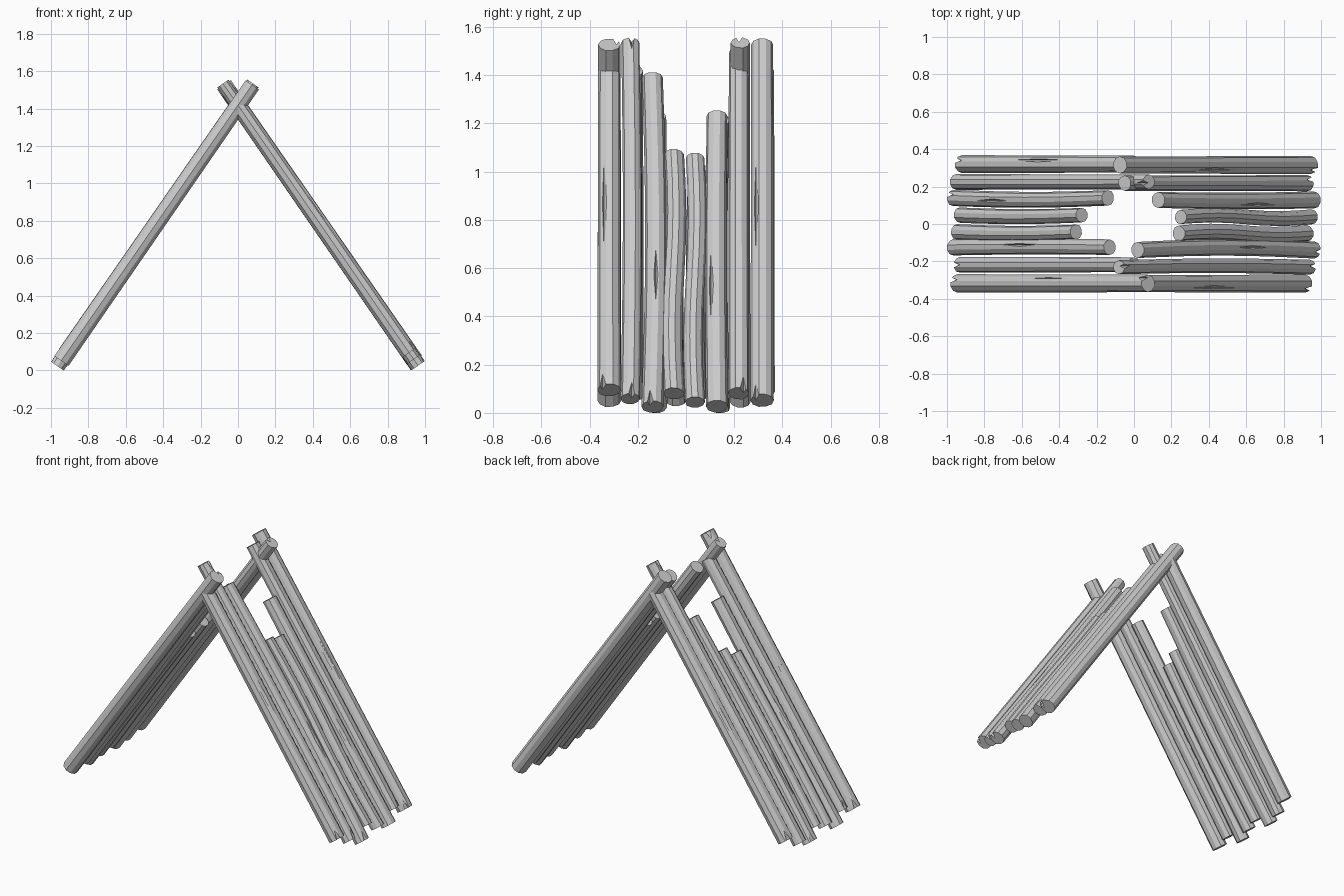
import bpy
import bmesh
import math
import random

random.seed(4)
if "Cube" in bpy.data.objects:
    bpy.data.objects.remove(bpy.data.objects["Cube"], do_unlink=True)

# One plain material for all logs
wood = bpy.data.materials.new("grey_wood")
wood.use_nodes = True
GREY = (0.6, 0.6, 0.6, 1)
wood.diffuse_color = GREY
wood.node_tree.nodes["Principled BSDF"].inputs["Base Color"].default_value = GREY

FOOT_X, FOOT_Z = 0.962, 0.027
RUN, RISE = 0.569, 0.823   # unit slope of both panels
SIDES, RINGS = 10, 8


def place(side, t, y, n):
    """Point at distance t up the slope, y across, n out of the panel."""
    return (side * (FOOT_X - RUN * t + RISE * n), y, FOOT_Z + RISE * t + RUN * n)


def along(x):
    return (FOOT_X - x) / RUN


def finish(bm, name):
    bmesh.ops.recalc_face_normals(bm, faces=bm.faces)
    mesh = bpy.data.meshes.new(name)
    bm.to_mesh(mesh)
    bm.free()
    mesh.materials.append(wood)
    ob = bpy.data.objects.new(name, mesh)
    bpy.context.collection.objects.link(ob)
    return ob


def make_log(name, side, y, r, foot, tip, arch, wave):
    """Faceted log with closed ends and a slight sideways bend."""
    bm = bmesh.new()
    t0, t1 = along(foot), along(tip)
    bumps = [random.uniform(0.96, 1.04) for _ in range(SIDES)]
    rings = []
    for i in range(RINGS + 1):
        u = i / RINGS
        bend = arch * math.sin(math.pi * u) - wave * math.sin(2 * math.pi * u)
        size = r * (1 - 0.06 * u)
        ring = []
        for k, bump in enumerate(bumps):
            a = 2 * math.pi * (k + 0.5) / SIDES
            ring.append(bm.verts.new(place(side, t0 + (t1 - t0) * u,
                                           y + bend + size * bump * math.sin(a),
                                           size * bump * math.cos(a))))
        rings.append(ring)
    for low, high in zip(rings, rings[1:]):
        for k in range(SIDES):
            j = (k + 1) % SIDES
            bm.faces.new((low[k], low[j], high[j], high[k]))
    bm.faces.new(rings[0])
    bm.faces.new(rings[-1])
    return finish(bm, name)


def carve(log, side, t, y, n, length, width, depth):
    """Cut a long diamond-shaped split into a log."""
    bm = bmesh.new()
    ends = [bm.verts.new(place(side, t + s * length, y, n)) for s in (-1, 1)]
    belt = [bm.verts.new(place(side, t, y + a * width, n + b * depth))
            for a, b in ((1, 0), (0, 1), (-1, 0), (0, -1))]
    for end in ends:
        for k in range(4):
            bm.faces.new((end, belt[k], belt[(k + 1) % 4]))
    cutter = finish(bm, "split_cutter")
    cutter.hide_render = True
    mod = log.modifiers.new("split", "BOOLEAN")
    mod.operation = "DIFFERENCE"
    mod.solver = "EXACT"
    mod.object = cutter
    bpy.context.view_layer.objects.active = log
    bpy.ops.object.modifier_apply(modifier=mod.name)
    bpy.data.objects.remove(cutter, do_unlink=True)


# Each log: y, radius, foot x, tip x, arch, wave
left_logs = [
    (-0.318, 0.048, 0.915, 0.0, 0, 0),
    (-0.23, 0.040, 0.94, -0.08, 0.008, 0),
    (-0.139, 0.045, 0.963, 0.02, 0.014, 0),
    (-0.05, 0.043, 0.925, 0.24, 0, 0.009),
    (0.037, 0.041, 0.95, 0.25, 0, 0.009),
    (0.128, 0.046, 0.962, 0.13, -0.005, 0),
    (0.218, 0.044, 0.925, -0.05, 0, 0),
    (0.317, 0.048, 0.945, -0.075, 0, 0),
]
right_logs = [
    (-0.318, 0.048, 0.945, -0.075, 0, 0),
    (-0.218, 0.043, 0.93, 0.0, 0, 0),
    (-0.125, 0.044, 0.965, 0.13, 0.004, 0),
    (-0.042, 0.042, 0.945, 0.31, -0.008, 0),
    (0.048, 0.042, 0.93, 0.28, -0.008, 0),
    (0.14, 0.044, 0.965, 0.14, -0.01, 0),
    (0.225, 0.041, 0.95, -0.08, 0, 0),
    (0.32, 0.047, 0.92, 0.0, 0, 0),
]
# Long splits by log number: centre x, half length, sideways offset
left_splits = {0: (0.395, 0.28, -0.022), 2: (0.6, 0.16, 0.0),
               5: (0.63, 0.2, -0.02), 7: (0.4, 0.27, -0.027)}
right_splits = {7: (0.48, 0.3, 0.022), 5: (0.725, 0.17, -0.005),
                2: (0.58, 0.17, 0.01), 0: (0.43, 0.27, 0.026)}
# End notches by log number: sideways offset
left_feet = {0: -0.028, 1: 0.005, 2: -0.01, 6: 0.02, 7: -0.028}
right_feet = {0: 0.02, 1: 0.0, 5: 0.018, 7: 0.02}
left_tips = {1: 0.005}
right_tips = {0: 0.03, 6: -0.005}

panels = [("left", 1, left_logs, left_splits, left_feet, left_tips),
          ("right", -1, right_logs, right_splits, right_feet, right_tips)]

for word, side, logs, splits, feet, tips in panels:
    for i, (y, r, foot, tip, arch, wave) in enumerate(logs):
        log = make_log(f"{word}_log_{i + 1}", side, y, r, foot, tip, arch, wave)
        if i in splits:
            x, half, dy = splits[i]
            n = math.sqrt(r * r - dy * dy)
            carve(log, side, along(x), y + dy + arch, n, half, 0.011, 0.02)
        for notches, x in ((feet, foot), (tips, tip)):
            if i in notches:
                dy = notches[i]
                n = math.sqrt(r * r - dy * dy)
                carve(log, side, along(x), y + dy, n, 0.06, 0.014, 0.035)
